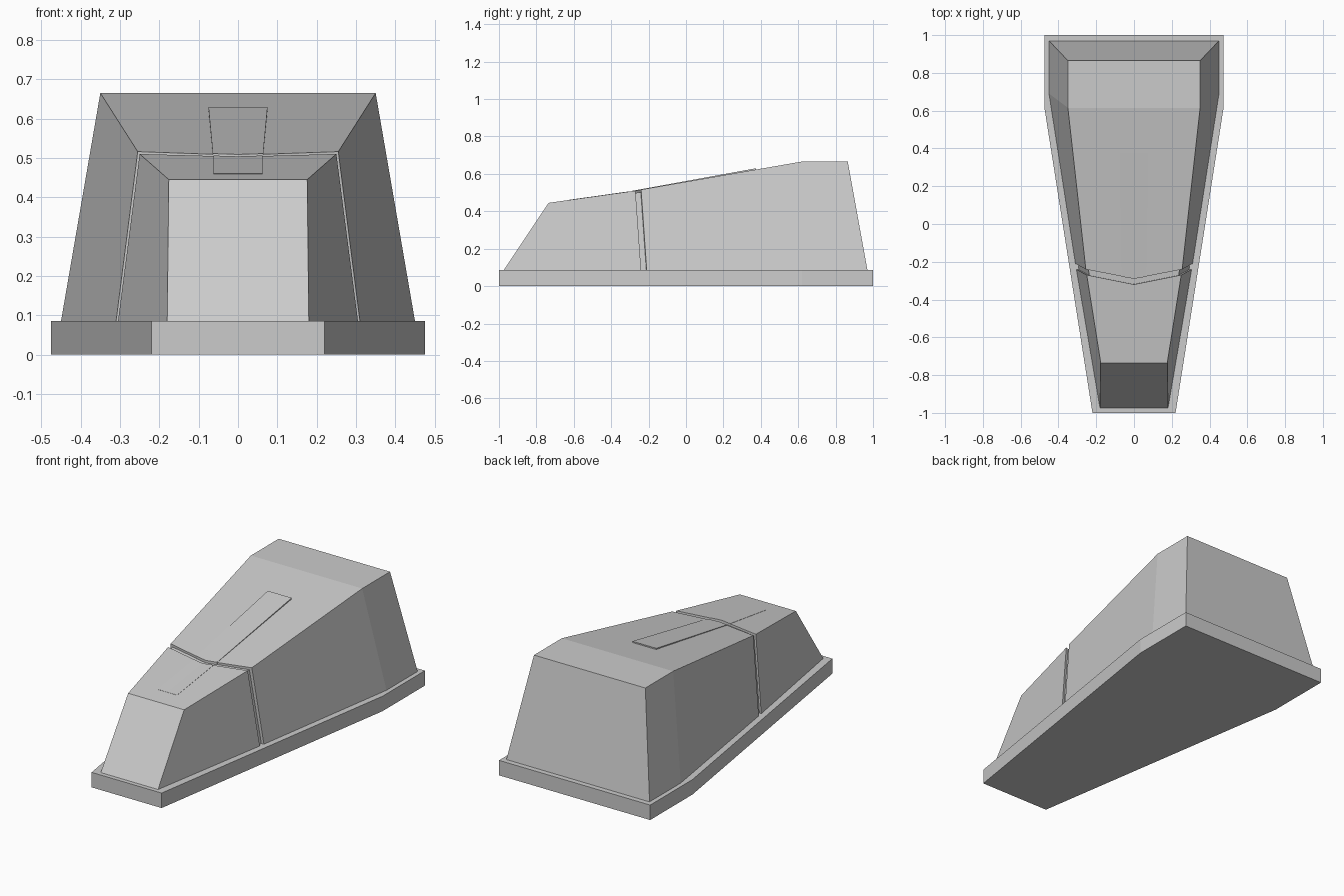
import bpy, bmesh

if "Cube" in bpy.data.objects:
    bpy.data.objects.remove(bpy.data.objects["Cube"])


def ring(wb, yb, zb, wt, yt, zt, yc=None, zc=None):
    """Symmetric cross-section: bottom edge, top edge and an optional V point."""
    yc = yt if yc is None else yc
    zc = zt if zc is None else zc
    dy = yc - yt
    return [(-wb, yb, zb), (-wt, yt, zt), (0, yc, zc),
            (wt, yt, zt), (wb, yb, zb), (0, yb + dy, zb)]


def loft(name, rings):
    """Flat-faced solid through a row of cross-sections."""
    bm = bmesh.new()
    rows = [[bm.verts.new(p) for p in r] for r in rings]
    n = len(rows[0])
    for a, b in zip(rows, rows[1:]):
        for i in range(n):
            j = (i + 1) % n
            bm.faces.new((a[i], a[j], b[j], b[i]))
    # Each end is capped in two halves so the V shape stays clean
    for r in (rows[0], rows[-1]):
        bm.faces.new((r[0], r[1], r[2], r[5]))
        bm.faces.new((r[5], r[2], r[3], r[4]))
    bmesh.ops.recalc_face_normals(bm, faces=bm.faces)
    mesh = bpy.data.meshes.new(name)
    bm.to_mesh(mesh)
    bm.free()
    obj = bpy.data.objects.new(name, mesh)
    bpy.context.collection.objects.link(obj)
    return obj


Z0 = 0.085

# Tapered base plinth
loft("base_plinth", [ring(w, y, 0, w, y, Z0)
                     for w, y in ((0.22, -1), (0.475, 0.62), (0.475, 1))])

# Front housing with sloped nose
loft("front_housing", [
    ring(0.18, -0.975, Z0, 0.176, -0.735, 0.445),
    ring(0.305, -0.24, Z0, 0.25, -0.27, 0.51, -0.32, 0.503)])

# Rear housing with flat raised back
loft("rear_housing", [
    ring(0.31, -0.21, Z0, 0.255, -0.24, 0.516, -0.29, 0.507),
    ring(0.45, 0.69, Z0, 0.35, 0.615, 0.665),
    ring(0.45, 0.97, Z0, 0.35, 0.865, 0.665)])

# Recessed core forming the floor of the split groove
loft("groove_core", [
    ring(0.288, -0.27, Z0, 0.233, -0.30, 0.494, -0.35, 0.487),
    ring(0.300, -0.18, Z0, 0.245, -0.21, 0.506, -0.26, 0.499)])

# Thin raised strips on the top faces
loft("rear_top_plate", [
    ring(0.064, -0.279, 0.49, 0.064, -0.279, 0.511, -0.29, 0.509),
    ring(0.075, 0.375, 0.61, 0.075, 0.375, 0.630)])
loft("front_top_plate", [
    ring(0.062, -0.635, 0.44, 0.062, -0.635, 0.460),
    ring(0.062, -0.308, 0.49, 0.062, -0.308, 0.506, -0.32, 0.504)])
